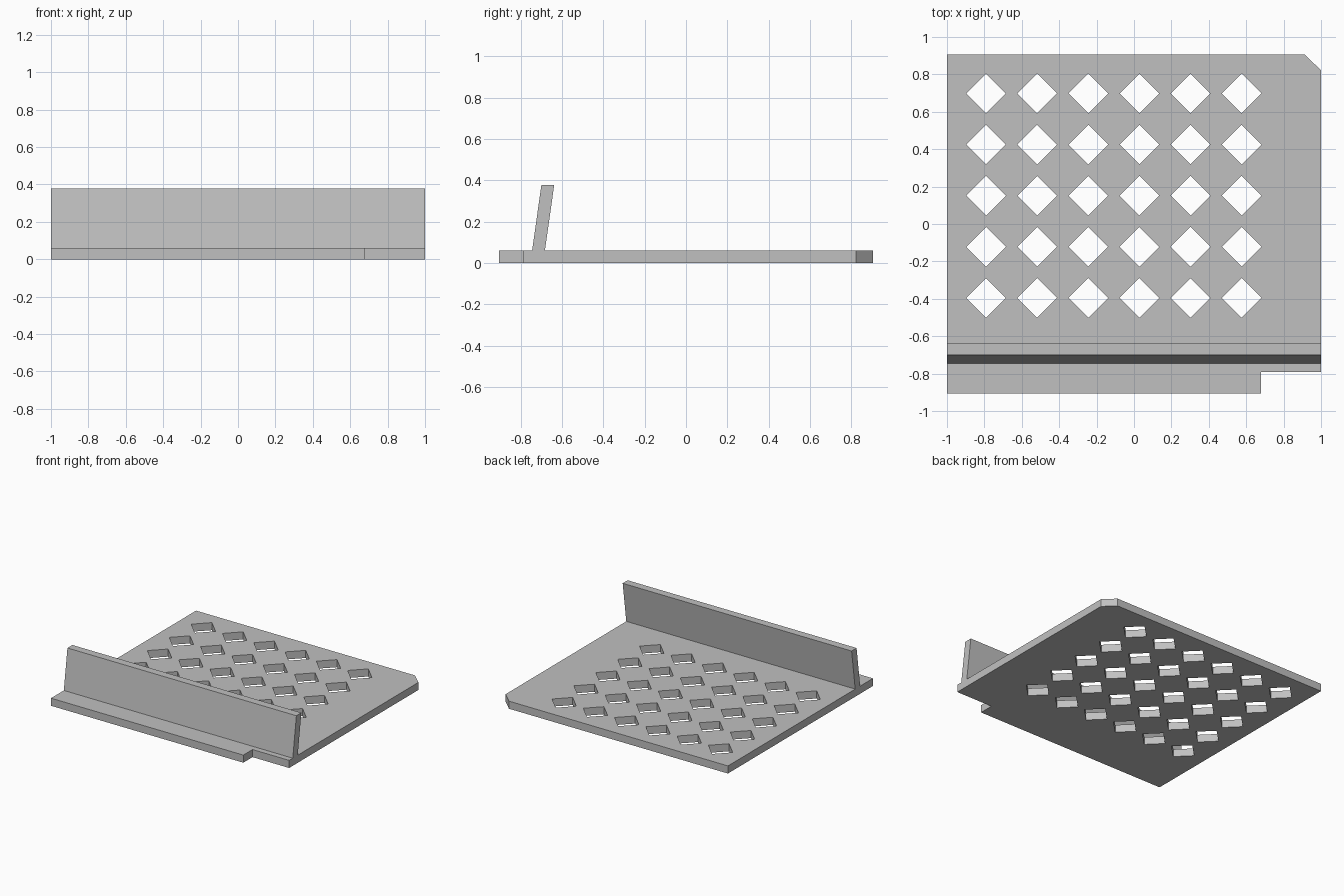
import bpy
from mathutils import Matrix

cube = bpy.data.objects.get("Cube")
if cube:
    bpy.data.objects.remove(cube)

grey = bpy.data.materials.new("light grey")
grey.use_nodes = True
colour = (0.53, 0.53, 0.53, 1)
grey.diffuse_color = colour
grey.node_tree.nodes["Principled BSDF"].inputs["Base Color"].default_value = colour


def extruded(name, loops, depth, matrix):
    """Solid from closed outlines; inner outlines become holes."""
    curve = bpy.data.curves.new(name, "CURVE")
    curve.dimensions = "2D"
    curve.fill_mode = "BOTH"
    curve.extrude = depth / 2
    for loop in loops:
        spline = curve.splines.new("POLY")
        spline.points.add(len(loop) - 1)
        for point, (x, y) in zip(spline.points, loop):
            point.co = (x, y, 0, 1)
        spline.use_cyclic_u = True
    curve.materials.append(grey)
    obj = bpy.data.objects.new(name, curve)
    bpy.context.collection.objects.link(obj)
    obj.matrix_world = matrix
    bpy.ops.object.select_all(action="DESELECT")
    obj.select_set(True)
    bpy.context.view_layer.objects.active = obj
    bpy.ops.object.convert(target="MESH")
    bpy.ops.object.shade_flat()
    return bpy.context.object


THICK = 0.06
PITCH = 0.2733
R = 0.106

# Base plate: chamfered back corner, notched front corner, diamond holes
outline = [(-1, -0.905), (0.68, -0.905), (0.68, -0.79), (1, -0.79),
           (1, 0.822), (0.913, 0.905), (-1, 0.905)]
holes = []
for col in range(6):
    for row in range(5):
        x, y = -0.791 + col * PITCH, 0.698 - row * PITCH
        holes.append([(x - R, y), (x, y + R), (x + R, y), (x, y - R)])
extruded("base_plate", [outline] + holes, THICK,
         Matrix.Translation((0, 0, THICK / 2)))

# Leaning wall: side profile in (y, z), extruded along x
profile = [(-0.745, THICK), (-0.683, THICK), (-0.638, 0.378), (-0.7, 0.378)]
side_on = Matrix(((0, 0, 1, 0), (1, 0, 0, 0), (0, 1, 0, 0), (0, 0, 0, 1)))
extruded("leaning_wall", [profile], 2, side_on)
